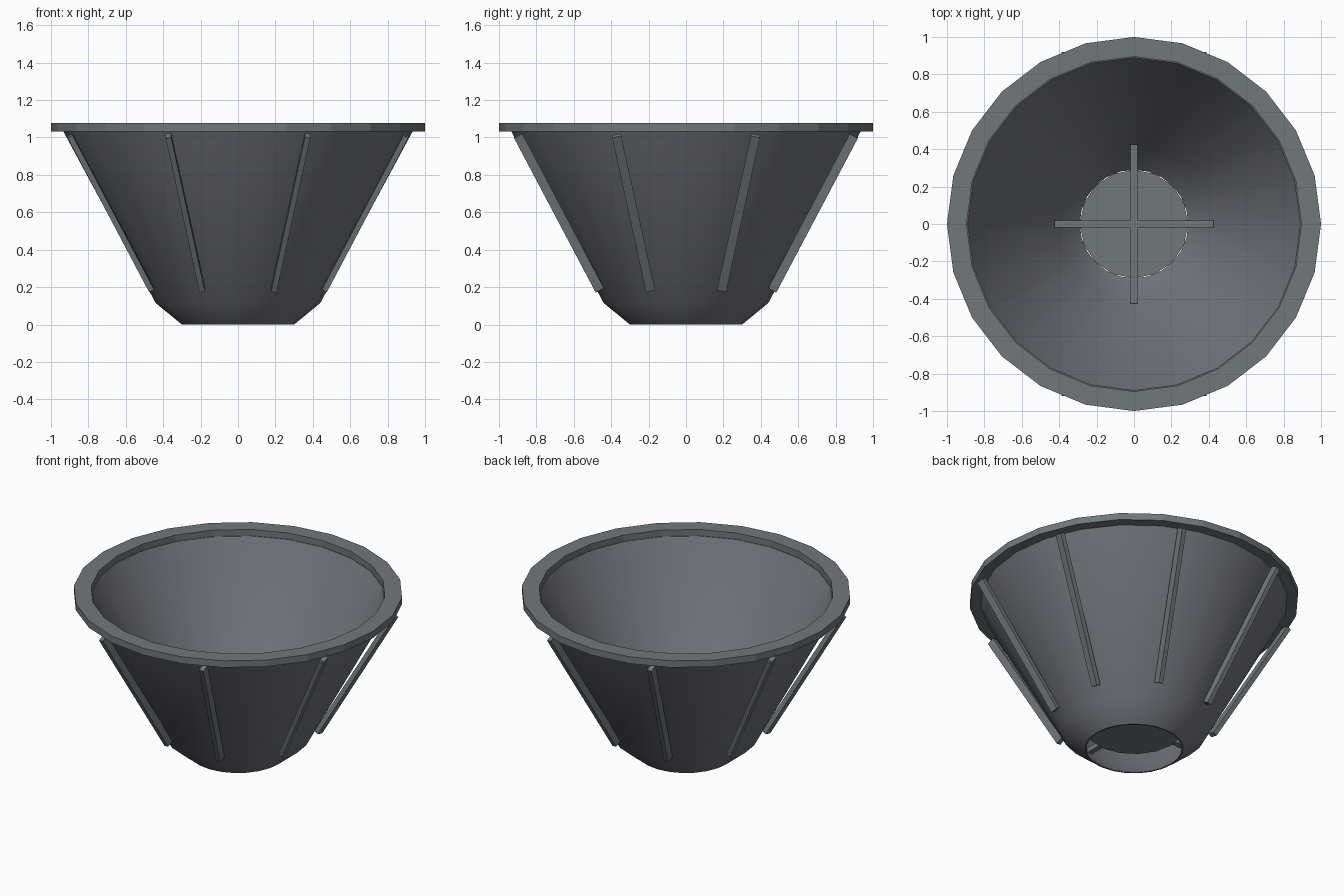
import bpy, bmesh, math
from mathutils import Vector, Matrix

if "Cube" in bpy.data.objects:
    bpy.data.objects.remove(bpy.data.objects["Cube"])


def material(name, rgb):
    m = bpy.data.materials.new(name)
    m.use_nodes = True
    color = (*rgb, 1.0)
    m.diffuse_color = color
    m.node_tree.nodes["Principled BSDF"].inputs["Base Color"].default_value = color
    return m


iron = material("dark_iron", (0.17, 0.175, 0.20))
steel = material("grey_steel", (0.165, 0.185, 0.195))


def finish(name, bm, mat, smooth=False):
    bmesh.ops.recalc_face_normals(bm, faces=bm.faces)
    mesh = bpy.data.meshes.new(name)
    bm.to_mesh(mesh)
    bm.free()
    mesh.materials.append(mat)
    obj = bpy.data.objects.new(name, mesh)
    bpy.context.collection.objects.link(obj)
    if smooth:
        bpy.ops.object.select_all(action="DESELECT")
        obj.select_set(True)
        bpy.context.view_layer.objects.active = obj
        bpy.ops.object.shade_smooth_by_angle(angle=math.radians(30))
    return obj


def lathe(name, profile, sides, mat, smooth=False):
    """Revolve a closed (radius, height) loop around z."""
    bm = bmesh.new()
    rings = []
    for i in range(sides):
        a = math.tau * i / sides
        rings.append([bm.verts.new((r * math.cos(a), r * math.sin(a), z)) for r, z in profile])
    n = len(profile)
    for i in range(sides):
        p, q = rings[i], rings[(i + 1) % sides]
        for j in range(n):
            k = (j + 1) % n
            bm.faces.new((p[j], q[j], q[k], p[k]))
    return finish(name, bm, mat, smooth)


def box(name, size, matrix, mat):
    bm = bmesh.new()
    bmesh.ops.create_cube(bm, size=1, matrix=matrix @ Matrix.Diagonal((*size, 1)))
    return finish(name, bm, mat)


# Bowl: thin shell with a flared base that is open underneath
lathe("bowl", [(0.30, 0), (0.44, 0.115), (0.935, 1.035),
               (0.89, 1.035), (0.40, 0.115), (0.29, 0)], 24, iron, True)

# Flat rim ring
lathe("rim", [(0.895, 1.032), (1.0, 1.032), (1.0, 1.077), (0.895, 1.077)], 24, steel)

# Floor plate
bm = bmesh.new()
bmesh.ops.create_cone(bm, cap_ends=True, segments=16, radius1=0.29, radius2=0.29,
                      depth=0.025, matrix=Matrix.Translation((0, 0, 0.142)))
finish("floor_plate", bm, steel)

# Crossed grate bars
for name, size in (("grate_bar_x", (0.85, 0.035, 0.03)), ("grate_bar_y", (0.035, 0.85, 0.03))):
    box(name, size, Matrix.Translation((0, 0, 0.168)), steel)

# Sloping ribs around the outside
for i in range(8):
    a = math.radians(22.5 + 45 * i)
    out = Vector((math.cos(a), math.sin(a), 0))
    low = out * 0.50 + Vector((0, 0, 0.185))
    high = out * 0.972 + Vector((0, 0, 1.01))
    axis = (high - low).normalized()
    side = Vector((1, 0, 0))
    side = (side - axis * side.dot(axis)).normalized()
    depth = axis.cross(side)
    mat = Matrix((side, depth, axis)).transposed().to_4x4()
    mat.translation = (low + high) / 2
    box(f"rib_{i + 1}", (0.03, 0.05, (high - low).length), mat, steel)
